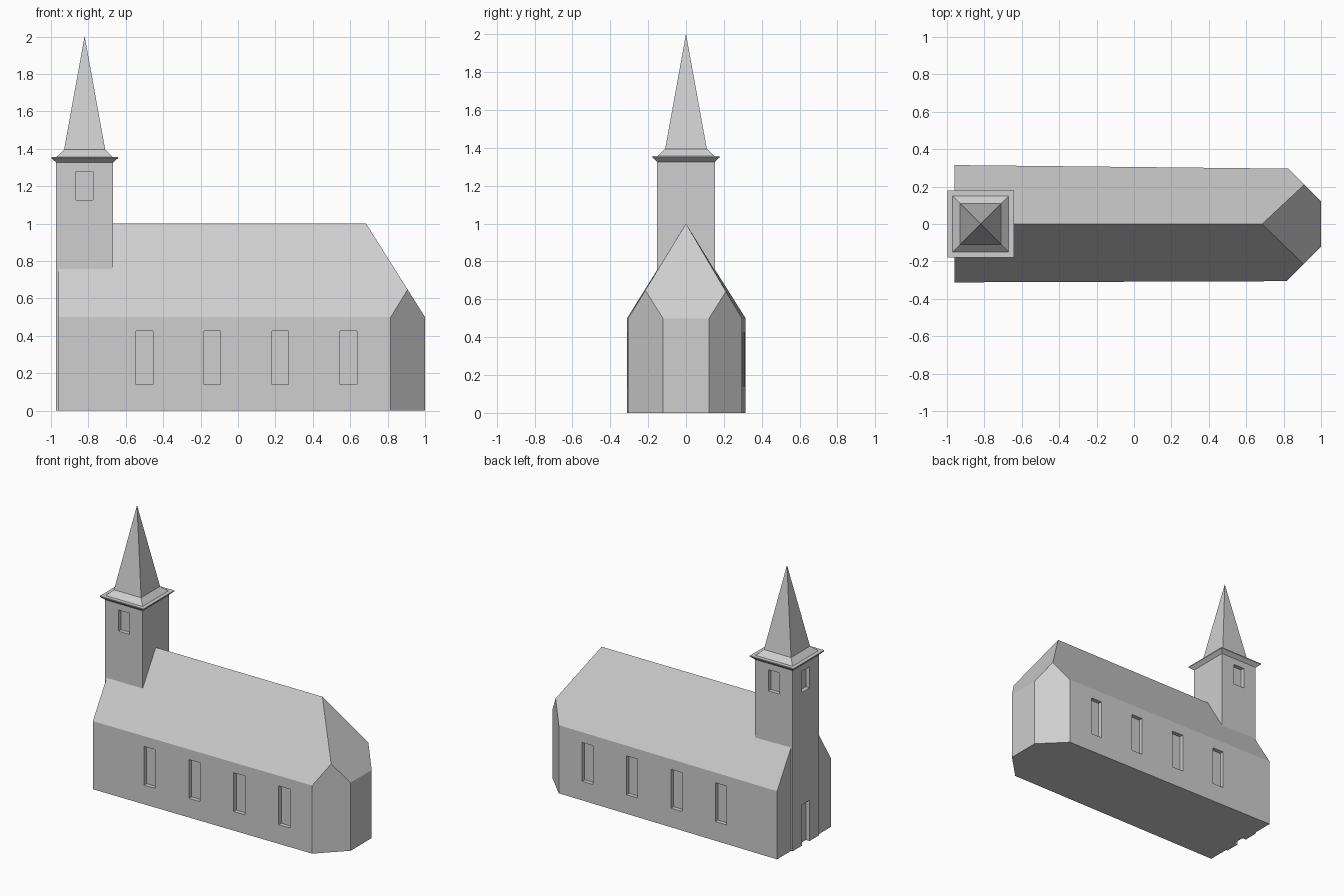
import bpy, bmesh
from mathutils import Vector

if "Cube" in bpy.data.objects:
    bpy.data.objects.remove(bpy.data.objects["Cube"])

grey = bpy.data.materials.new("light grey")
grey.diffuse_color = (0.62, 0.62, 0.62, 1)
grey.use_nodes = True
grey.node_tree.nodes["Principled BSDF"].inputs["Base Color"].default_value = grey.diffuse_color


def finish(name, bm):
    bmesh.ops.recalc_face_normals(bm, faces=bm.faces)
    mesh = bpy.data.meshes.new(name)
    bm.to_mesh(mesh)
    bm.free()
    mesh.materials.append(grey)
    ob = bpy.data.objects.new(name, mesh)
    bpy.context.collection.objects.link(ob)
    return ob


def loft(bm, rings):
    """Skin a list of equal-length rings and cap both ends."""
    loops = [[bm.verts.new(p) for p in r] for r in rings]
    n = len(loops[0])
    for a, b in zip(loops, loops[1:]):
        for i in range(n):
            j = (i + 1) % n
            bm.faces.new((a[i], a[j], b[j], b[i]))
    bm.faces.new(loops[0])
    bm.faces.new(loops[-1])


def box(bm, lo, hi):
    r = [[(lo[0], lo[1], z), (hi[0], lo[1], z), (hi[0], hi[1], z), (lo[0], hi[1], z)]
         for z in (lo[2], hi[2])]
    loft(bm, r)


def boolean(ob, other, mode):
    mod = ob.modifiers.new(mode.lower(), 'BOOLEAN')
    mod.object, mod.operation, mod.solver = other, mode, 'EXACT'
    bpy.context.view_layer.objects.active = ob
    bpy.ops.object.modifier_apply(modifier=mod.name)
    bpy.data.objects.remove(other)


# Nave: gabled prism, slightly narrower towards the apse
def gable(x, south, north):
    return [(x, south, 0), (x, north, 0), (x, north, 0.5), (x, 0, 1), (x, south, 0.5)]


bm = bmesh.new()
loft(bm, [gable(-0.96, -0.312, 0.315), gable(1.0, -0.305, 0.294)])

# Apse: hipped end roof and two chamfered corners cut off the prism
cuts = [((0.685, 0, 1), (0.5, 0, 0.315)),
        ((1, -0.122, 0), (1, -1, 0)),
        ((1, 0.122, 0), (1, 1, 0))]
for point, normal in cuts:
    geom = bm.verts[:] + bm.edges[:] + bm.faces[:]
    res = bmesh.ops.bisect_plane(bm, geom=geom, dist=1e-5, plane_co=point,
                                 plane_no=Vector(normal).normalized(), clear_outer=True)
    edges = [e for e in res["geom_cut"] if isinstance(e, bmesh.types.BMEdge)]
    bmesh.ops.contextual_create(bm, geom=edges)
church = finish("church_body", bm)

# Tower shaft
TX, TW = -0.82, 0.152
bm = bmesh.new()
box(bm, (TX - TW, -TW, 0), (TX + TW, TW, 1.335))
boolean(church, finish("tower_shaft", bm), 'UNION')

# Recesses for windows and the west door
D = 0.03
bm = bmesh.new()
for x in (-0.5, -0.138, 0.226, 0.59):
    t = (x + 0.96) / 1.96
    south, north = -0.312 + 0.007 * t, 0.315 - 0.021 * t
    box(bm, (x - 0.045, south - 0.1, 0.14), (x + 0.045, south + D, 0.425))
    box(bm, (x - 0.045, north - D, 0.14), (x + 0.045, north + 0.1, 0.425))
for s in (-1, 1):
    ys = sorted((s * (TW - D), s * (TW + 0.1)))
    box(bm, (TX - 0.045, ys[0], 1.125), (TX + 0.045, ys[1], 1.28))
west = TX - TW
box(bm, (west - 0.1, -0.045, 1.125), (west + D, 0.045, 1.28))
box(bm, (west - 0.1, -0.045, -0.1), (west + D, 0.045, 0.3))
boolean(church, finish("recess_cutter", bm), 'DIFFERENCE')

# Spire with flared cornice and sloping skirt
profile = [(0.15, 1.325), (0.178, 1.35), (0.178, 1.357), (0.15, 1.357), (0.11, 1.395), (0.0005, 2.0)]
bm = bmesh.new()
loft(bm, [[(TX + a * r, b * r, z) for a, b in ((-1, -1), (1, -1), (1, 1), (-1, 1))]
          for r, z in profile])
finish("spire", bm)
